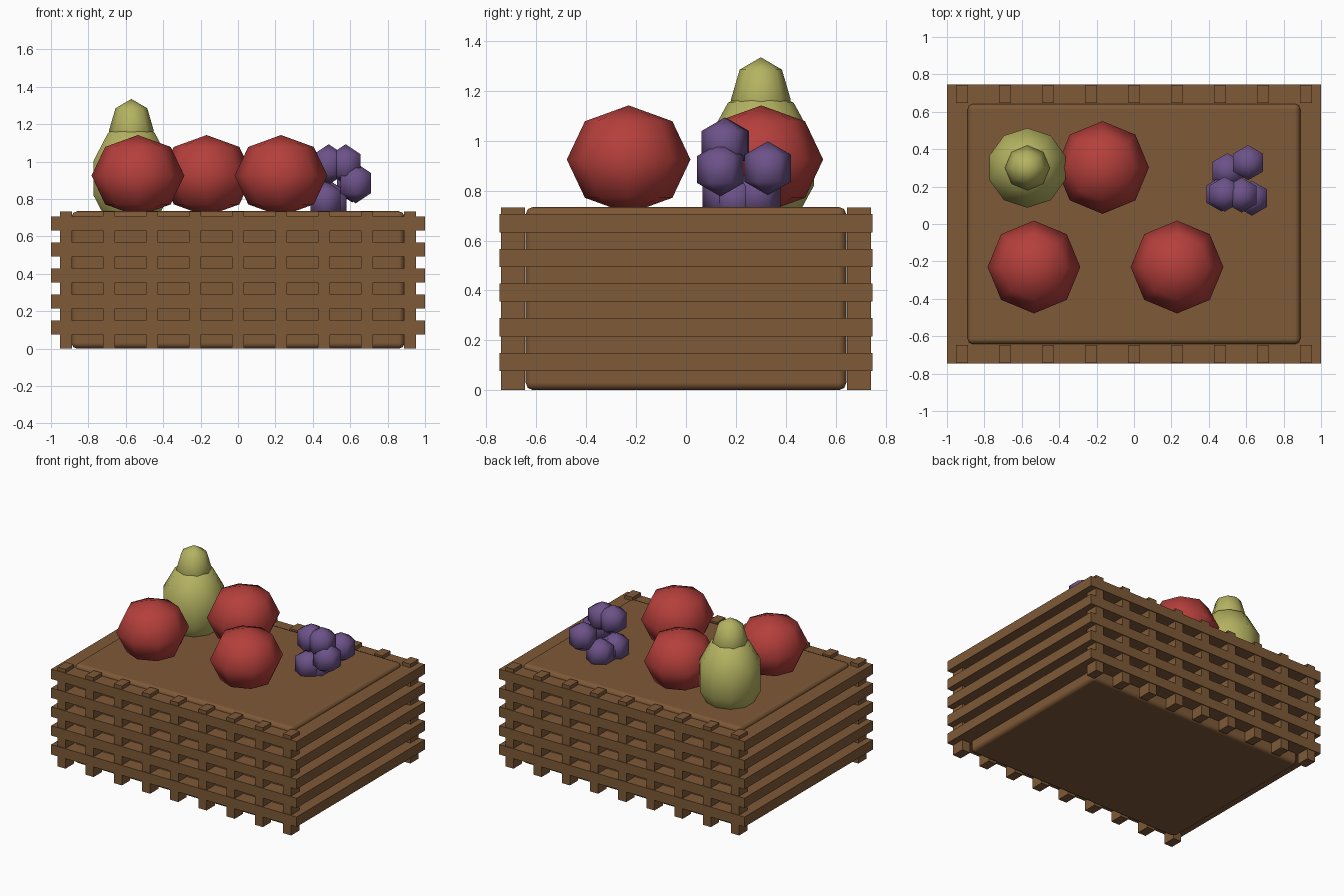
import bpy, bmesh
from mathutils import Matrix, Vector

if "Cube" in bpy.data.objects:
    bpy.data.objects.remove(bpy.data.objects["Cube"])


def material(name, rgb):
    m = bpy.data.materials.new(name)
    m.diffuse_color = (*rgb, 1)
    m.use_nodes = True
    m.node_tree.nodes["Principled BSDF"].inputs["Base Color"].default_value = m.diffuse_color
    return m


WOOD = material("brown_wood", (0.21, 0.10, 0.038))
RED = material("apple_red", (0.46, 0.05, 0.044))
GREEN = material("pear_green", (0.46, 0.45, 0.12))
PURPLE = material("grape_purple", (0.15, 0.085, 0.25))


def finish(name, bm, mat, smooth=False):
    me = bpy.data.meshes.new(name)
    for f in bm.faces:
        f.smooth = smooth
    bm.to_mesh(me)
    bm.free()
    me.materials.append(mat)
    ob = bpy.data.objects.new(name, me)
    bpy.context.collection.objects.link(ob)
    return ob


def box(name, lo, hi, smooth=False):
    lo, hi = Vector(lo), Vector(hi)
    bm = bmesh.new()
    bmesh.ops.create_cube(bm, size=1, matrix=Matrix.Translation((lo + hi) / 2)
                          @ Matrix.Diagonal((*(hi - lo), 1)))
    return finish(name, bm, WOOD, smooth)


def ball(name, centre, radius, height, segs, rings, mat):
    bm = bmesh.new()
    bmesh.ops.create_uvsphere(bm, u_segments=segs, v_segments=rings, radius=1,
                              matrix=Matrix.Translation(centre)
                              @ Matrix.Diagonal((radius, radius, height, 1)))
    return finish(name, bm, mat, True)


# Solid crate body with softened edges
core = box("crate_body", (-0.89, -0.643, 0), (0.89, 0.643, 0.735), True)
bev = core.modifiers.new("soft_edges", 'BEVEL')
bev.width = 0.03
bev.segments = 2
bev.harden_normals = True

# Horizontal slats around the crate
for i in range(5):
    z = 0.077 + 0.139 * i
    box(f"slat_{i}", (-1, -0.747, z), (1, 0.747, z + 0.073))

# Upright posts woven along front and back
for i in range(9):
    x = -0.92 + 0.23 * i
    for side, y in (("front", -0.694), ("back", 0.694)):
        box(f"{side}_post_{i}", (x - 0.033, y - 0.048, 0), (x + 0.033, y + 0.048, 0.732))

# Apples
for i, (x, y) in enumerate([(-0.535, -0.23), (0.23, -0.23), (-0.168, 0.302)]):
    ball(f"apple_{i}", (x, y, 0.925), 0.248, 0.217, 8, 4, RED)

# Pear: wide body and narrow neck
ball("pear_body", (-0.57, 0.30, 0.912), 0.224, 0.298, 10, 5, GREEN)
ball("pear_neck", (-0.57, 0.30, 1.165), 0.12, 0.17, 8, 4, GREEN)

# Grape bunch
grapes = [(0.485, 0.16, 0.985), (0.575, 0.155, 0.985), (0.63, 0.138, 0.885),
          (0.61, 0.328, 0.89), (0.50, 0.285, 0.785), (0.468, 0.16, 0.79),
          (0.50, 0.20, 0.765)]
for i, c in enumerate(grapes):
    ball(f"grape_{i}", c, 0.108, 0.108, 6, 3, PURPLE)
